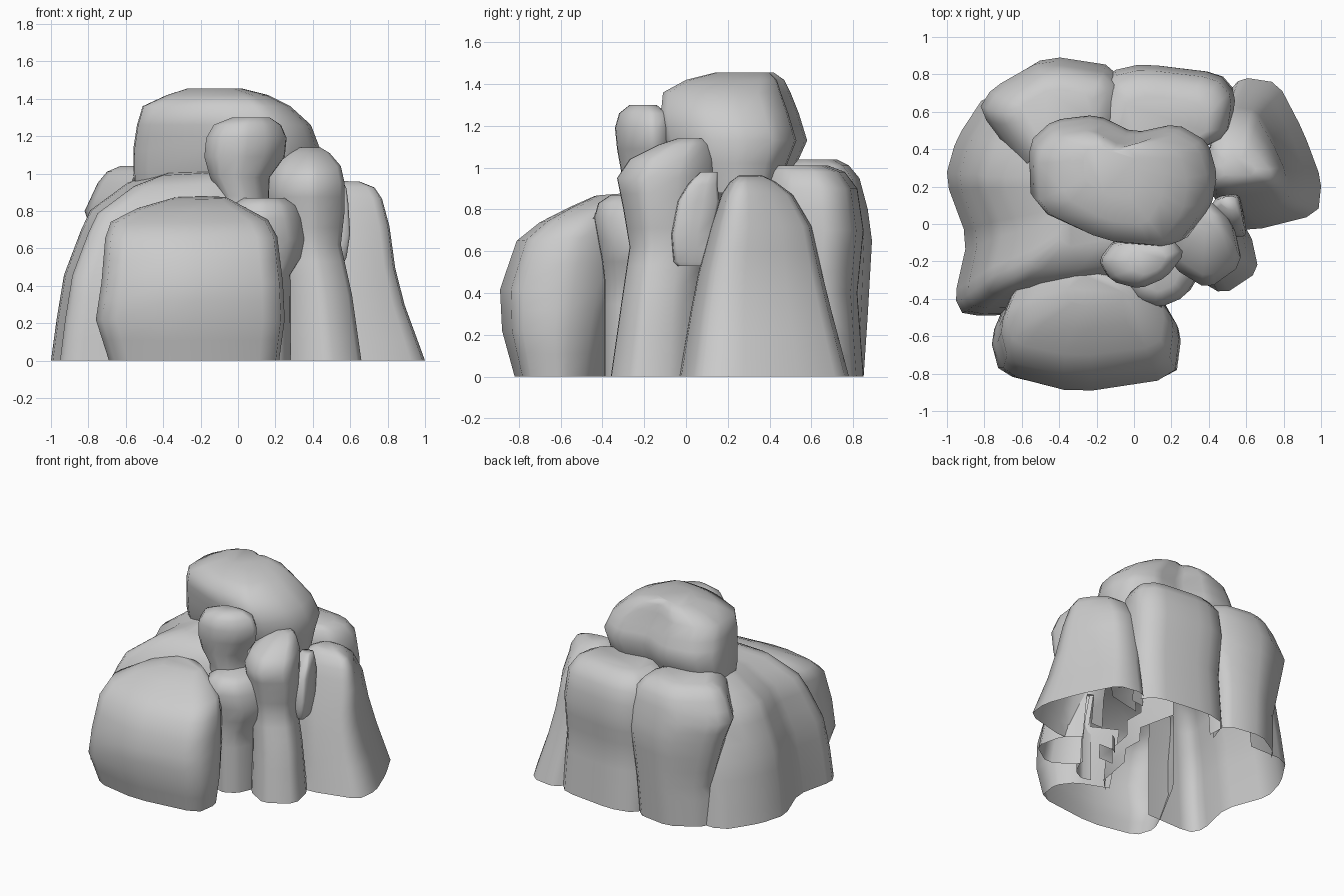
import bpy, bmesh
from math import sin, cos, pi, radians
from mathutils import Vector
from mathutils.bvhtree import BVHTree

rocks = []


def rock(name, plan, rings, tilt=(0, 0)):
    """Loft a rounded plan outline through rings of (z, x0, x1, y0, y1)."""
    pts = []
    for i, a in enumerate(plan):                      # one corner-cutting pass
        b = plan[(i + 1) % len(plan)]
        for t in (0.17, 0.83):
            pts.append((a[0] + (b[0] - a[0]) * t, a[1] + (b[1] - a[1]) * t))
    lx, hx = min(p[0] for p in pts), max(p[0] for p in pts)
    ly, hy = min(p[1] for p in pts), max(p[1] for p in pts)
    unit = [((x - lx) / (hx - lx), (y - ly) / (hy - ly)) for x, y in pts]
    z_low, z_top = rings[0][0], rings[-1][0]
    fine = []                                         # halve the tall bands
    for a, b in zip(rings, rings[1:]):
        n = 1 + int((b[0] - a[0]) / 0.13)
        fine += [tuple(p + (q - p) * k / n for p, q in zip(a, b)) for k in range(n)]
    bm = bmesh.new()
    loops = []
    for z, x0, x1, y0, y1 in fine + [rings[-1]]:
        f = ((z - z_low) / (z_top - z_low)) ** 3      # tilt grows to the top
        loop = []
        for u, v in unit:
            dz = f * (tilt[0] * (u - 0.5) * (x1 - x0) + tilt[1] * (v - 0.5) * (y1 - y0))
            loop.append(bm.verts.new((x0 + u * (x1 - x0), y0 + v * (y1 - y0), z + dz)))
        loops.append(loop)
    n = len(unit)
    for lo, up in zip(loops, loops[1:]):
        for i in range(n):
            j = (i + 1) % n
            bm.faces.new((lo[i], lo[j], up[j], up[i]))
    bm.faces.new(loops[-1])
    bm.faces.ensure_lookup_table()
    bm.normal_update()
    if bm.faces[-1].normal.z < 0:
        bmesh.ops.reverse_faces(bm, faces=bm.faces)
        bm.normal_update()
    rocks.append((name, bm))


# front boulder
rock("front_boulder",
     [(-.76, -.58), (-.71, -.79), (-.32, -.89), (.22, -.81), (.25, -.55), (.15, -.38),
      (-.15, -.23), (-.4, -.25), (-.64, -.26)],
     [(0, -.69, .22, -.82, -.36), (.22, -.76, .25, -.88, -.3), (.42, -.73, .24, -.89, -.25),
      (.66, -.71, .21, -.81, -.24), (.75, -.68, .16, -.7, -.24), (.82, -.54, .03, -.56, -.25),
      (.87, -.36, -.06, -.44, -.27)], (.02, .08))

# left rock
rock("left_rock",
     [(-1, .25), (-.94, .47), (-.78, .72), (-.4, .72), (-.02, .5), (.08, .05), (0, -.4),
      (-.45, -.49), (-.9, -.5), (-.95, -.4), (-.88, -.08)],
     [(0, -1, .06, -.49, .7), (.22, -.97, .04, -.48, .68), (.46, -.93, .04, -.45, .66),
      (.7, -.84, .05, -.38, .62), (.81, -.79, .08, -.34, .58), (.96, -.59, .1, -.24, .52),
      (1.02, -.42, .1, -.12, .45)], (.05, .06))

# back left rock
rock("back_left_rock",
     [(-.81, .62), (-.74, .74), (-.48, .9), (-.1, .84), (-.09, .55), (-.3, .3), (-.56, .26)],
     [(0, -.68, -.15, .4, .85), (.3, -.68, -.13, .37, .87), (.65, -.77, -.08, .3, .89),
      (.8, -.82, -.08, .27, .87), (.95, -.75, -.1, .27, .83), (1.01, -.7, -.14, .32, .78),
      (1.04, -.63, -.22, .39, .72)])

# back rock
rock("back_rock",
     [(-.2, .58), (-.12, .82), (.05, .86), (.44, .81), (.53, .7), (.5, .48), (.3, .38), (-.1, .4)],
     [(0, -.2, .55, .38, .85), (.4, -.19, .53, .38, .82), (.7, -.2, .54, .38, .85),
      (.9, -.19, .52, .38, .82), (.98, -.15, .47, .4, .76), (1.01, -.08, .4, .42, .68)])

# right rock
rock("right_rock",
     [(.45, .02), (.62, -.03), (.99, .06), (1.01, .24), (.91, .5), (.77, .76), (.57, .79),
      (.45, .66), (.39, .3)],
     [(0, .41, 1, -.03, .78), (.3, .41, .89, .02, .7), (.5, .4, .84, .06, .65),
      (.72, .39, .81, .12, .6), (.87, .39, .77, .17, .51), (.93, .41, .73, .21, .43),
      (.96, .47, .65, .25, .37)], (-.03, 0))

# right front pillar
rock("front_right_pillar",
     [(.25, -.25), (.46, -.37), (.67, -.23), (.62, .0), (.47, .14), (.3, .14), (.18, -.06)],
     [(0, .24, .66, -.36, .08), (.35, .23, .61, -.31, .08), (.62, .2, .55, -.27, .09),
      (.8, .17, .57, -.3, .11), (.95, .16, .57, -.33, .13), (1.04, .19, .55, -.27, .13),
      (1.11, .26, .49, -.13, .11), (1.14, .32, .44, -.04, .08)])

# low pillar between boulder and right pillar
rock("front_low_pillar",
     [(-.05, -.3), (.03, -.41), (.15, -.44), (.28, -.39), (.36, -.27), (.32, -.13), (.05, -.13)],
     [(0, .02, .285, -.39, -.1), (.46, .02, .28, -.39, -.1), (.55, .0, .34, -.4, -.1),
      (.65, -.02, .36, -.42, -.1), (.76, -.04, .34, -.44, -.11), (.83, -.03, .31, -.42, -.12),
      (.87, .03, .25, -.36, -.15)])

# top boulder
rock("top_boulder",
     [(-.57, .43), (-.56, .09), (-.12, -.1), (.26, -.13), (.42, .08), (.45, .25), (.4, .43),
      (.23, .53), (0, .48), (-.2, .58), (-.44, .55)],
     [(.88, -.55, .4, .02, .47), (1.02, -.56, .42, -.06, .53), (1.13, -.56, .44, -.1, .58),
      (1.26, -.54, .39, -.12, .54), (1.36, -.51, .28, -.11, .5), (1.42, -.38, .16, .0, .47),
      (1.455, -.27, .02, .14, .42)])

# small knob in front of the top boulder
rock("front_knob",
     [(-.18, -.2), (-.12, -.31), (.03, -.35), (.17, -.29), (.27, -.16), (.2, -.08), (-.1, -.09)],
     [(.8, -.1, .17, -.28, -.07), (.88, -.09, .165, -.29, -.07), (.98, -.15, .17, -.31, -.07),
      (1.09, -.18, .25, -.33, -.08), (1.19, -.17, .26, -.34, -.08), (1.26, -.13, .23, -.32, -.09),
      (1.3, -.03, .17, -.27, -.14)])

# chip on the right pillar
rock("side_chip",
     [(.4, .06), (.52, -.09), (.59, -.08), (.58, .06), (.56, .19), (.45, .17)],
     [(.53, .45, .57, -.04, .1), (.55, .43, .58, -.06, .12), (.68, .41, .6, -.07, .13),
      (.84, .4, .59, -.04, .16), (.92, .42, .58, .01, .15), (.98, .46, .55, .07, .15)])

# drop the faces that cannot be seen from outside the cluster, then make the objects
trees = [BVHTree.FromBMesh(bm) for _, bm in rocks]
rays = [Vector((cos(a * pi / 8) * cos(radians(e)), sin(a * pi / 8) * cos(radians(e)), sin(radians(e))))
        for e in (1, 15, 35, 58, 80) for a in range(16)]


def visible(f):
    mid = f.calc_center_median()
    for p in [mid] + [v.co.lerp(mid, 0.12) for v in f.verts]:
        p = p + f.normal * 0.002
        for d in rays:
            if d.dot(f.normal) > 0.05 and all(t.ray_cast(p, d)[0] is None for t in trees):
                return True
    return False


hidden = [[f for f in bm.faces if not visible(f)] for _, bm in rocks]
for (name, bm), faces in zip(rocks, hidden):
    bmesh.ops.delete(bm, geom=faces, context='FACES')
    for f in bm.faces:
        f.smooth = True
    mesh = bpy.data.meshes.new(name)
    bm.to_mesh(mesh)
    bm.free()
    bpy.context.collection.objects.link(bpy.data.objects.new(name, mesh))
